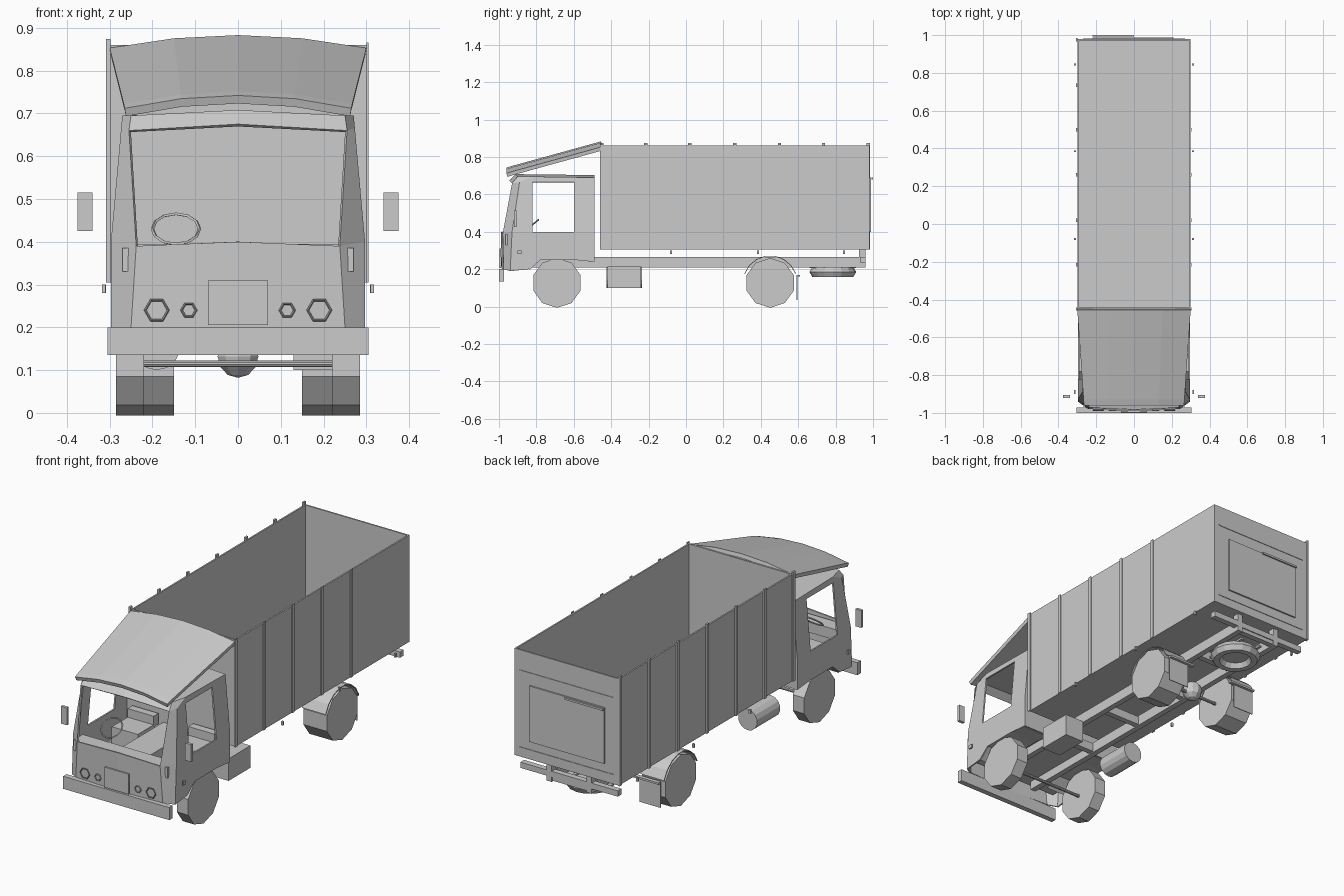
import bpy, bmesh, math
from mathutils import Vector

cube = bpy.data.objects.get("Cube")
if cube:
    bpy.data.objects.remove(cube, do_unlink=True)

grey = bpy.data.materials.new("light_grey")
grey.use_nodes = True
grey.diffuse_color = (0.6, 0.6, 0.6, 1)
grey.node_tree.nodes["Principled BSDF"].inputs["Base Color"].default_value = (0.6, 0.6, 0.6, 1)


def finish(name, mesh):
    obj = bpy.data.objects.new(name, mesh)
    bpy.context.collection.objects.link(obj)
    mesh.materials.append(grey)
    return obj


def sheet(name, polys, thickness=0.008, mirror=False):
    """Joined polygons given thickness, optionally mirrored across x."""
    bm = bmesh.new()
    for poly in polys:
        bm.faces.new([bm.verts.new(p) for p in poly])
    bmesh.ops.remove_doubles(bm, verts=bm.verts, dist=0.0005)
    bmesh.ops.recalc_face_normals(bm, faces=bm.faces)
    mesh = bpy.data.meshes.new(name)
    bm.to_mesh(mesh)
    bm.free()
    obj = finish(name, mesh)
    if mirror:
        m = obj.modifiers.new("mirror", "MIRROR")
        m.merge_threshold = 0.001
    s = obj.modifiers.new("solid", "SOLIDIFY")
    s.thickness, s.offset = thickness, -1
    return obj


def box(name, x, y, z):
    """Box from (low, high) ranges."""
    bm = bmesh.new()
    bmesh.ops.create_cube(bm, size=1)
    for v in bm.verts:
        v.co = Vector([(r[0] + r[1]) / 2 + c * (r[1] - r[0]) for r, c in zip((x, y, z), v.co)])
    mesh = bpy.data.meshes.new(name)
    bm.to_mesh(mesh)
    bm.free()
    return finish(name, mesh)


def both(name, x, y, z):
    box("left_" + name, x, y, z)
    box("right_" + name, (-x[1], -x[0]), y, z)


def cylinder(name, centre, radius, length, axis="X", sides=10):
    bm = bmesh.new()
    bmesh.ops.create_cone(bm, cap_ends=True, segments=sides, radius1=radius,
                          radius2=radius, depth=length)
    mesh = bpy.data.meshes.new(name)
    bm.to_mesh(mesh)
    bm.free()
    obj = finish(name, mesh)
    obj.location = centre
    obj.rotation_euler = {"X": (math.pi / 2, 0, math.pi / 2),
                          "Y": (math.pi / 2, 0, 0), "Z": (0, 0, 0)}[axis]
    return obj


def ring(name, centre, major, minor, tilt=0.0, seg=14, small=6):
    bpy.ops.mesh.primitive_torus_add(location=centre, rotation=(tilt, 0, 0), major_radius=major,
                                     minor_radius=minor, major_segments=seg, minor_segments=small)
    obj = bpy.context.object
    obj.name = name
    obj.data.materials.append(grey)
    return obj


# Open cargo body
W, Y0, Y1, Z0, Z1 = 0.30, -0.45, 0.98, 0.305, 0.86
both("body_wall", (W - 0.008, W), (Y0, Y1), (Z0, Z1))
box("body_front_wall", (-W, W), (Y0, Y0 + 0.008), (Z0, Z1))
box("tailgate", (-W, W), (Y1 - 0.008, Y1), (Z0, Z1))
box("body_floor", (-W, W), (Y0, Y1), (Z0, Z0 + 0.008))
box("tailgate_panel", (-0.22, 0.21), (Y1, Y1 + 0.008), (0.40, 0.69))
for z in (0.35, 0.75):
    box("tailgate_rib", (-0.27, 0.27), (Y1, Y1 + 0.003), (z, z + 0.006))
box("tailgate_latch", (-0.22, 0.0), (0.992, 1.0), (0.68, 0.69))

# Upright stakes, more of them on the right wall
for i, y in enumerate((-0.45, -0.215, 0.02, 0.26, 0.5, 0.735, 0.975)):
    if i < 5:
        box("left_stake", (W, W + 0.005), (y - 0.009, y + 0.009), (Z0, Z1 + 0.006))
    box("right_stake", (-W - 0.008, -W + 0.002), (y - 0.009, y + 0.009), (Z0, Z1 + 0.014))

# Side marker lamps
for y in (-0.08, 0.385, 0.845):
    both("marker_lamp", (0.308, 0.318), (y - 0.005, y + 0.005), (0.28, 0.30))

# Chassis frame
both("frame_rail", (0.10, 0.13), (-0.92, 0.96), (0.21, 0.265))
for y in (-0.45, -0.1, 0.25, 0.62, 0.94):
    box("cross_member", (-0.10, 0.10), (y - 0.015, y + 0.015), (0.215, 0.26))
box("rear_beam", (-0.28, 0.28), (0.93, 0.96), (0.235, 0.265))
both("body_bracket", (0.10, 0.13), (0.925, 0.96), (0.26, 0.306))
box("battery_box", (0.13, 0.24), (-0.42, -0.24), (0.10, 0.215))
tank = cylinder("fuel_tank", (-0.19, -0.33, 0.155), 0.055, 0.19, "Y", 14)

# Spare wheel in its carrier
ring("spare_wheel", (0, 0.785, 0.185), 0.095, 0.03, 0, 16, 6)
cylinder("spare_hub", (0, 0.785, 0.19), 0.07, 0.012, "Z", 12)
both("spare_carrier", (0.05, 0.065), (0.66, 0.91), (0.205, 0.215))

# Wheels, axles, arches and mud flaps
R, HUB = 0.133, 0.1265
for side, name in ((1, "left"), (-1, "right")):
    cylinder(name + "_front_wheel", (side * 0.2525, -0.69, HUB), R, 0.065)
    cylinder(name + "_rear_wheel", (side * 0.2175, 0.45, HUB), R, 0.135)
    arc = [(0.45 + 0.147 * math.cos(a), HUB + 0.147 * math.sin(a))
           for a in [math.radians(20 + 20 * k) for k in range(8)]]
    sheet(name + "_rear_arch", [[(side * 0.15, *p), (side * 0.285, *p),
                                 (side * 0.285, *q), (side * 0.15, *q)]
                                for p, q in zip(arc, arc[1:])], 0.004)
both("mud_flap", (0.15, 0.27), (0.592, 0.596), (0.035, 0.165))
both("flap_arm", (0.12, 0.27), (0.59, 0.61), (0.16, 0.17))
cylinder("rear_axle", (0, 0.45, 0.115), 0.008, 0.36)
cylinder("front_axle", (0, -0.69, 0.115), 0.008, 0.46)
bpy.ops.mesh.primitive_uv_sphere_add(segments=10, ring_count=6, radius=0.05,
                                     location=(0, 0.45, 0.132))
bpy.context.object.name = "differential"
bpy.context.object.data.materials.append(grey)


# Cab shell, one half mirrored
def s(y, z):
    return (0.297 - max(0, z - 0.4) * 0.09, y, z)


low_in, low_out = (0.25, -0.975, 0.2), s(-0.94, 0.19)
sill_mid, sill_in, sill_out = (0, -0.99, 0.4), (0.238, -0.98, 0.39), s(-0.93, 0.4)
head_mid, head_in, head_out = (0, -0.945, 0.675), (0.255, -0.93, 0.66), s(-0.89, 0.665)
roof_mid, roof_in, roof_out = (0, -0.91, 0.708), (0.25, -0.9, 0.695), s(-0.82, 0.695)
back_low, back_sill, back_head, back_top = s(-0.49, 0.24), s(-0.49, 0.4), s(-0.49, 0.665), s(-0.49, 0.69)
sheet("cab_shell", [
    [(0, -0.985, 0.2), low_in, sill_in, sill_mid],
    [low_in, low_out, sill_out, sill_in],
    [sill_in, sill_out, head_out, head_in],
    [head_mid, head_in, roof_in, roof_mid],
    [head_in, head_out, roof_out, roof_in],
    [low_out, s(-0.84, 0.2), s(-0.82, 0.4), sill_out],
    [s(-0.84, 0.2), s(-0.78, 0.25), s(-0.60, 0.25), s(-0.60, 0.4), s(-0.82, 0.4)],
    [s(-0.60, 0.25), back_low, back_sill, s(-0.60, 0.4)],
    [sill_out, s(-0.82, 0.4), s(-0.82, 0.665), head_out],
    [s(-0.60, 0.4), back_sill, back_head, s(-0.60, 0.665)],
    [head_out, s(-0.82, 0.665), s(-0.60, 0.665), back_head, back_top, roof_out],
    [roof_mid, roof_in, roof_out, back_top, (0, -0.49, 0.703)],
    [back_low, back_sill, (0, -0.49, 0.4), (0, -0.49, 0.24)],
    [back_sill, back_head, back_top, (0, -0.49, 0.703), (0, -0.49, 0.4)],
], 0.008, True)

# Front wheel arches under the cab
for side, name in ((1, "left"), (-1, "right")):
    pts = [(-0.84, 0.2), (-0.78, 0.255), (-0.60, 0.255), (-0.5, 0.245)]
    sheet(name + "_front_arch", [[(side * 0.14, *p), (side * 0.293, *p),
                                  (side * 0.293, *q), (side * 0.14, *q)]
                                 for p, q in zip(pts, pts[1:])], 0.005)

# Cab interior
box("cab_floor", (-0.27, 0.27), (-0.95, -0.5), (0.255, 0.265))
box("engine_cover", (-0.08, 0.08), (-0.86, -0.5), (0.26, 0.35))
box("dashboard", (-0.27, 0.27), (-0.965, -0.89), (0.33, 0.385))
both("seat", (0.10, 0.25), (-0.68, -0.54), (0.26, 0.35))
both("seat_back", (0.10, 0.25), (-0.55, -0.51), (0.34, 0.395))
ring("steering_wheel", (-0.145, -0.83, 0.43), 0.055, 0.004, math.radians(40), 12, 4)

# Roof wind deflector, arched across its width
rows = []
for y, half, edge in ((-0.96, 0.265, 0.712), (-0.93, 0.267, 0.722), (-0.455, 0.30, 0.853)):
    rows.append([(u * half, y, edge + 0.03 * (1 - u * u)) for u in (-1, -0.5, 0, 0.5, 1)])
sheet("wind_deflector", [[a[i], a[i + 1], b[i + 1], b[i]]
                         for a, b in zip(rows, rows[1:]) for i in range(4)], 0.02)

# Bumper, plate, lamps and mirrors
box("front_bumper", (-0.305, 0.305), (-1.0, -0.972), (0.135, 0.2))
box("front_plate", (-0.07, 0.07), (-0.998, -0.99), (0.205, 0.31))
for x, r in ((0.19, 0.027), (0.115, 0.017)):
    for side in (-1, 1):
        ring("headlamp_ring", (side * x, -0.986, 0.24), r, 0.003, math.pi / 2, 6, 4)
both("mirror", (0.34, 0.375), (-0.92, -0.905), (0.425, 0.515))
both("indicator", (0.31, 0.318), (-0.9, -0.88), (0.28, 0.30))
